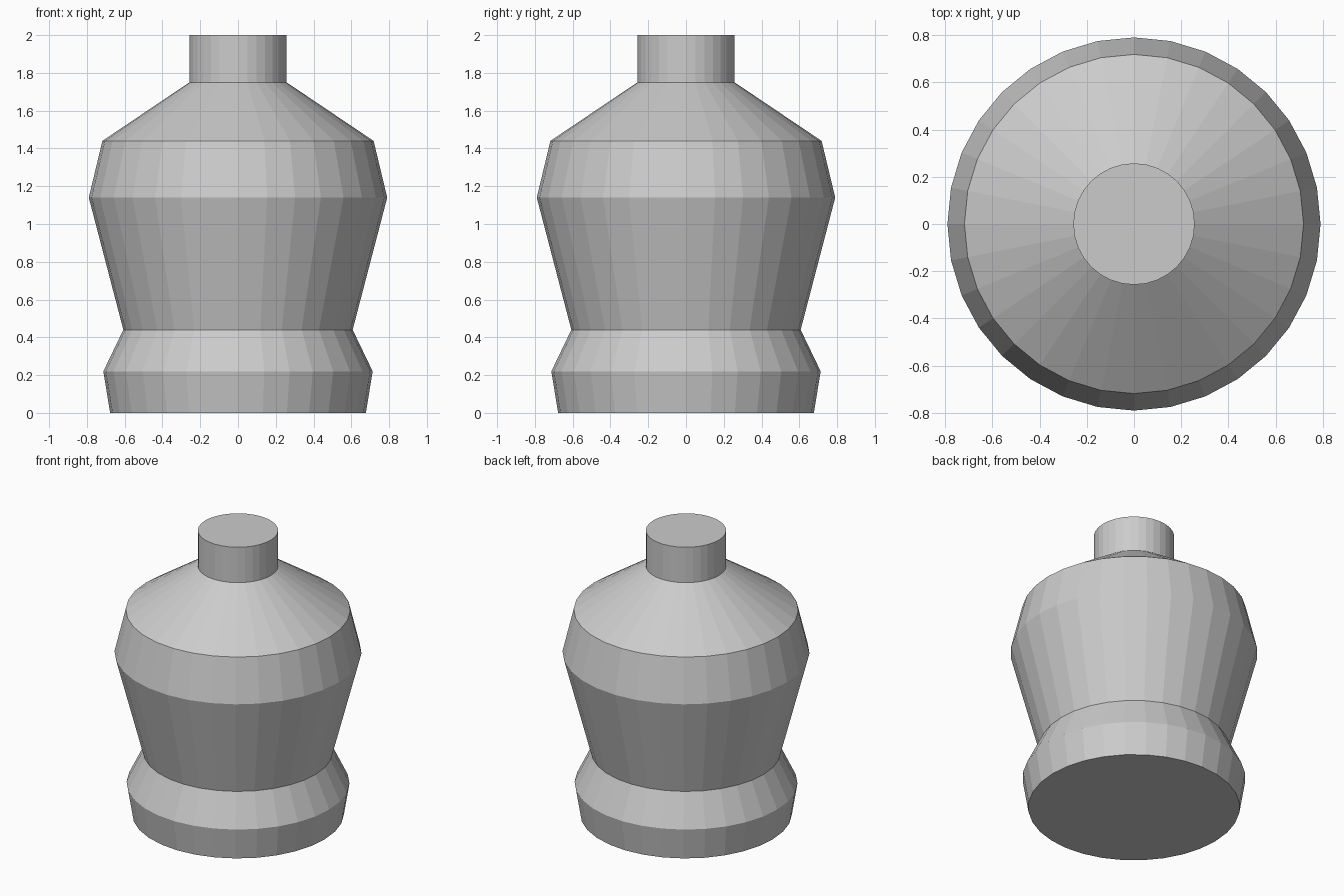
import bpy, bmesh
from math import cos, sin, tau

if "Cube" in bpy.data.objects:
    bpy.data.objects.remove(bpy.data.objects["Cube"])

SIDES = 32

def lathe(name, profile):
    """Closed solid of revolution from (radius, z) points, bottom to top."""
    bm = bmesh.new()
    rings = [[bm.verts.new((r * cos(tau * i / SIDES), r * sin(tau * i / SIDES), z))
              for i in range(SIDES)] for r, z in profile]
    for low, high in zip(rings, rings[1:]):
        for i in range(SIDES):
            j = (i + 1) % SIDES
            bm.faces.new((low[i], low[j], high[j], high[i]))
    bm.faces.new(rings[0][::-1])
    bm.faces.new(rings[-1])
    mesh = bpy.data.meshes.new(name)
    bm.to_mesh(mesh)
    bm.free()
    obj = bpy.data.objects.new(name, mesh)
    bpy.context.collection.objects.link(obj)
    return obj

# Bottle: flared foot, waist, wide belly, sloped shoulder and straight neck
lathe("bottle", [(0.677, 0), (0.713, 0.22), (0.607, 0.44), (0.79, 1.14),
                 (0.718, 1.44), (0.257, 1.75), (0.257, 2.0)])
